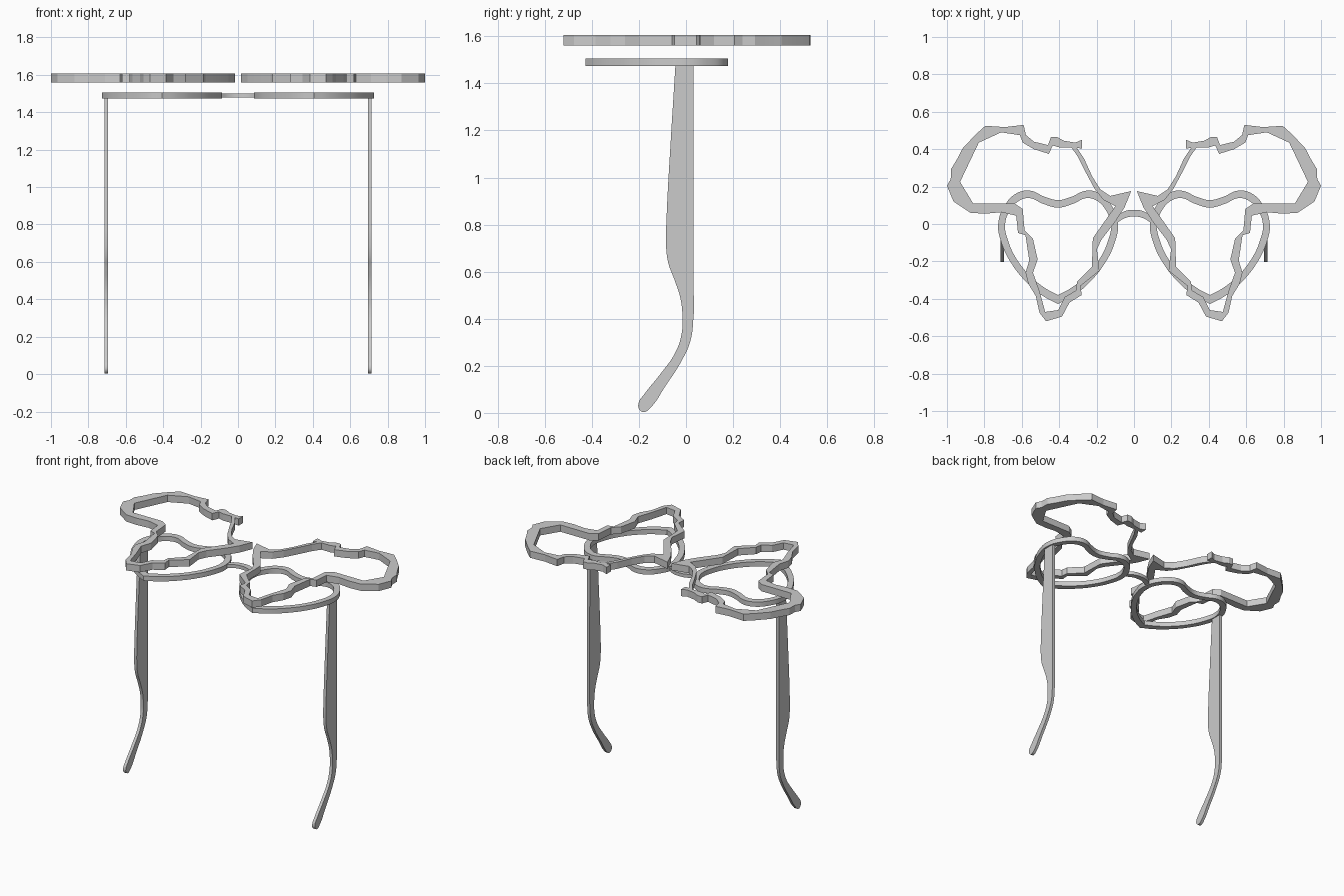
import bpy, bmesh, math
from mathutils import Matrix

if "Cube" in bpy.data.objects:
    bpy.data.objects.remove(bpy.data.objects["Cube"])

grey = bpy.data.materials.new("light_grey")
grey.diffuse_color = (0.6, 0.6, 0.6, 1)
grey.use_nodes = True
grey.node_tree.nodes["Principled BSDF"].inputs["Base Color"].default_value = grey.diffuse_color


def plate(name, loops, low, high, smooth=False, corners=(), matrix=None):
    """Filled outline (later loops are holes) extruded from low to high."""
    cu = bpy.data.curves.new(name, 'CURVE')
    cu.dimensions = '2D'
    cu.fill_mode = 'BOTH'
    cu.extrude = (high - low) / 2
    cu.resolution_u = 8
    for pts in loops:
        if smooth:
            sp = cu.splines.new('BEZIER')
            sp.bezier_points.add(len(pts) - 1)
            for i, (bp, p) in enumerate(zip(sp.bezier_points, pts)):
                bp.co = (p[0], p[1], 0)
                kind = 'VECTOR' if i in corners else 'AUTO'
                bp.handle_left_type = bp.handle_right_type = kind
        else:
            sp = cu.splines.new('POLY')
            sp.points.add(len(pts) - 1)
            for sp_p, p in zip(sp.points, pts):
                sp_p.co = (p[0], p[1], 0, 1)
        sp.use_cyclic_u = True
    ob = bpy.data.objects.new(name, cu)
    bpy.context.collection.objects.link(ob)
    bpy.ops.object.select_all(action='DESELECT')
    ob.select_set(True)
    bpy.context.view_layer.objects.active = ob
    bpy.ops.object.convert(target='MESH')
    ob = bpy.context.object
    bm = bmesh.new()
    bm.from_mesh(ob.data)
    bmesh.ops.remove_doubles(bm, verts=bm.verts, dist=0.0002)
    bmesh.ops.translate(bm, verts=bm.verts, vec=(0, 0, (low + high) / 2))
    if matrix:
        bmesh.ops.transform(bm, matrix=matrix, verts=bm.verts)
    bmesh.ops.recalc_face_normals(bm, faces=bm.faces)
    bm.to_mesh(ob.data)
    bm.free()
    ob.data.materials.clear()
    ob.data.materials.append(grey)
    bpy.ops.object.shade_smooth_by_angle(angle=math.radians(30 if smooth else 5))
    return ob


def heart(half, cx):
    """Close a half heart (top dip to bottom tip) by mirroring it."""
    return [(cx + x, y) for x, y in half] + [(cx - x, y) for x, y in half[-2:0:-1]]


# Heart rim halves, dip first and tip last
rim_out = [(0, .128), (.07, .145), (.15, .178), (.22, .165), (.285, .1), (.32, 0),
           (.303, -.1), (.25, -.21), (.17, -.31), (.085, -.382), (0, -.428)]
rim_in = [(0, .088), (.08, .108), (.15, .138), (.205, .126), (.255, .075), (.283, 0),
          (.267, -.09), (.22, -.19), (.145, -.282), (.07, -.342), (0, -.38)]
tip = (len(rim_out) - 1,)

# Temple arm profile in y, z
arm = [(.032, 1.475), (.033, .42), (.02, .31), (-.015, .228), (-.09, .11), (-.15, .023),
       (-.177, .004), (-.197, .013), (-.202, .04), (-.177, .08), (-.113, .16),
       (-.045, .257), (-.019, .334), (-.015, .406), (-.023, .483), (-.05, .568),
       (-.075, .636), (-.085, .717), (-.083, .82), (-.062, 1.206), (-.045, 1.475)]
to_side = Matrix(((0, 0, 1, 0), (1, 0, 0, 0), (0, 1, 0, 0), (0, 0, 0, 1)))

# Jagged ring floating over each lens, in hundredths
ring_out = [(1.5, 17.6), (12.8, 15), (18, 18.5), (22.5, 25.7), (26.7, 35), (30.5, 40.6),
            (27.8, 40.4), (27.8, 45), (31.5, 43.5), (37.4, 44.5), (41.2, 46.5),
            (44.4, 46.5), (46, 42.2), (53.5, 44), (57.8, 47.6), (59, 53), (69, 51.8),
            (79.5, 52.5), (84.5, 48), (91.5, 40.6), (94.5, 34.8), (97.8, 29.4),
            (98, 24), (100, 20.5), (96.5, 12), (87.5, 6), (79.5, 5.5), (71, 6.3),
            (63, 4.5), (62, -4.8), (58, -6), (56, -19.5), (58, -26), (56.5, -32),
            (52.5, -38.5), (50.5, -47.5), (47, -52), (38.5, -49.5), (34.5, -42),
            (28, -38), (28.5, -33), (18.5, -25), (19.8, -13.5), (17.5, -8.5),
            (9.8, 1.5), (5, 9)]
ring_in = [(10, 9.5), (16.5, 13), (21, 18.7), (26, 28), (30, 36), (33.5, 41), (40, 41),
           (43.5, 42), (45.5, 37.5), (53.5, 40), (59.5, 43.5), (61, 47.5), (71, 49),
           (83, 43.5), (93, 22.5), (86, 11), (64, 11), (59.5, 8), (58.5, -3.5),
           (54, -8), (51.5, -19), (54, -26), (50.5, -36), (47.5, -47), (40.5, -46),
           (37, -39), (31, -35.5), (30.5, -31), (22.5, -23), (22, -7.5), (19.5, -4)]

for side, s in (("left", -1), ("right", 1)):
    plate(f"heart_rim_{side}", [heart(rim_out, s * .406), heart(rim_in, s * .406)],
          1.473, 1.505, True, tip)
    plate(f"temple_arm_{side}", [arm], s * .705 - .01, s * .705 + .01, True,
          (0, 1, len(arm) - 2, len(arm) - 1), to_side)
    plate(f"jagged_ring_{side}",
          [[(s * x / 100, y / 100) for x, y in loop] for loop in (ring_out, ring_in)],
          1.56, 1.606)

# Nose bridge: an arched bar between the rims
top = [(-.105, .03), (-.06, .064), (0, .076), (.06, .064), (.105, .03)]
low = [(.092, .005), (.05, .031), (0, .04), (-.05, .031), (-.092, .005)]
plate("nose_bridge", [top + low], 1.478, 1.501, True, (0, 4, 5, 9))
